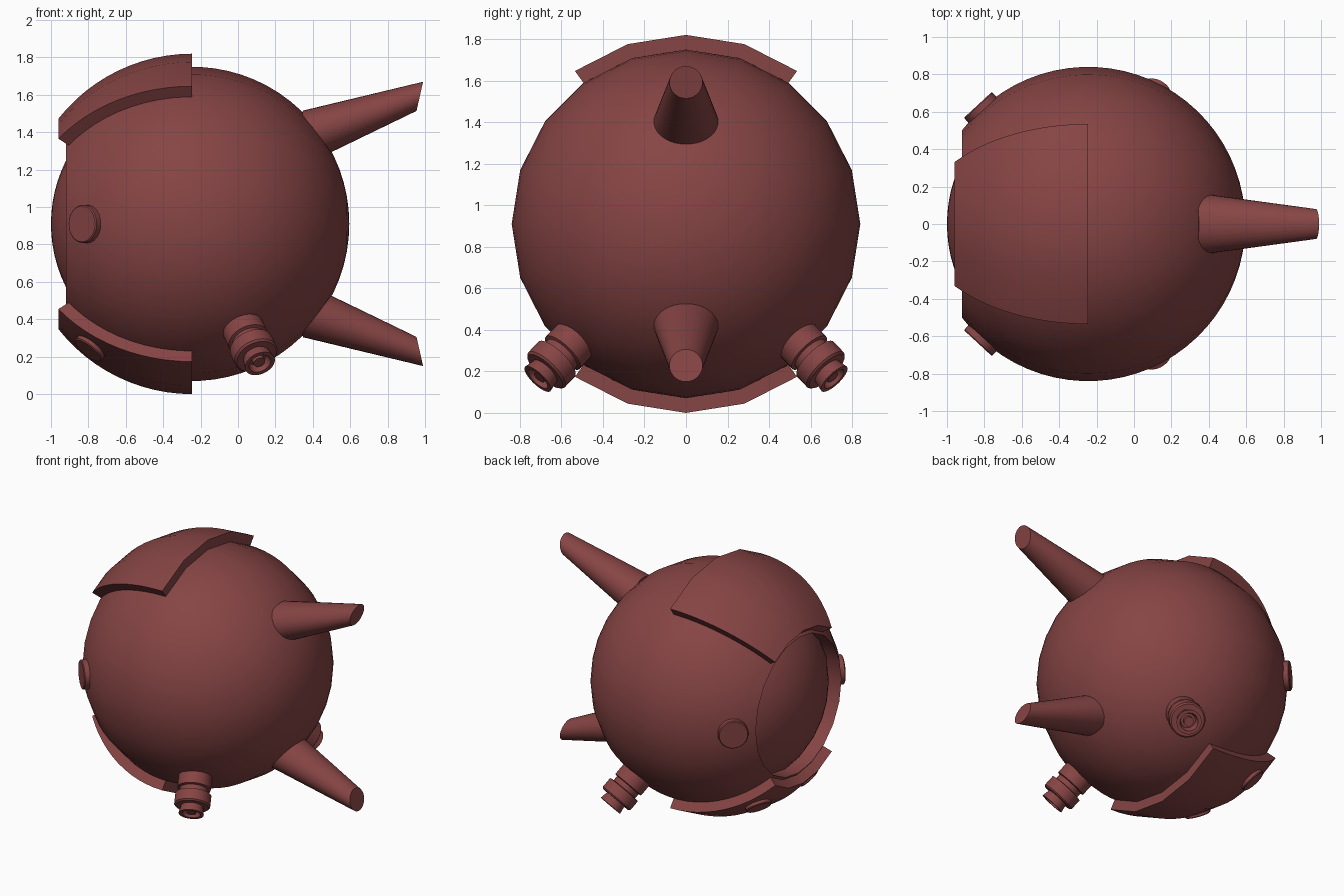
import bpy, bmesh
from math import sin, cos, pi, radians, asin, sqrt
from mathutils import Vector

if "Cube" in bpy.data.objects:
    bpy.data.objects.remove(bpy.data.objects["Cube"], do_unlink=True)

CENTER = Vector((-0.245, 0, 0.91))
BODY_R, LENS_R, PLATE_R, HOLE_R = 0.84, 0.755, 0.91, 0.5
SEGMENTS = 20

paint = bpy.data.materials.new("dull red paint")
paint.use_nodes = True
COLOR = (0.24, 0.058, 0.058, 1)
paint.diffuse_color = COLOR
paint.node_tree.nodes["Principled BSDF"].inputs["Base Color"].default_value = COLOR


def finish(name, bm):
    bmesh.ops.remove_doubles(bm, verts=bm.verts, dist=1e-5)
    bmesh.ops.recalc_face_normals(bm, faces=bm.faces)
    mesh = bpy.data.meshes.new(name)
    bm.to_mesh(mesh)
    bm.free()
    mesh.materials.append(paint)
    obj = bpy.data.objects.new(name, mesh)
    bpy.context.collection.objects.link(obj)
    bpy.ops.object.select_all(action='DESELECT')
    obj.select_set(True)
    bpy.context.view_layer.objects.active = obj
    bpy.ops.object.shade_smooth_by_angle(angle=radians(30))
    return obj


def add_face(bm, verts):
    """Add a face, skipping repeated points at the poles."""
    unique = []
    for v in verts:
        if all((v.co - u.co).length > 1e-6 for u in unique):
            unique.append(v)
    if len(unique) > 2:
        bm.faces.new(unique)


def lathe(name, profile, axis, segments):
    """Turn (radius, distance) points about an axis through the body centre."""
    axis = Vector(axis).normalized()
    up = Vector((0, 0, 1))
    u = (up - axis * up.dot(axis)).normalized()
    v = axis.cross(u)
    bm = bmesh.new()
    rings = []
    for i in range(segments):
        a = 2 * pi * i / segments
        out = u * cos(a) + v * sin(a)
        rings.append([bm.verts.new(CENTER + out * r + axis * d) for r, d in profile])
    for i, ring in enumerate(rings):
        after = rings[(i + 1) % segments]
        for j in range(len(profile) - 1):
            add_face(bm, (ring[j], after[j], after[j + 1], ring[j + 1]))
    return finish(name, bm)


def arc(radius, start, end, steps):
    """Points of a meridian; angle is measured from the facing direction."""
    angles = [start + (end - start) * i / steps for i in range(steps + 1)]
    return [(radius * sin(a), radius * cos(a)) for a in angles]


# Body shell with a round opening, and the lens ball inside it
FACING = (-1, 0, 0)
opening = asin(HOLE_R / BODY_R)
inner_depth = sqrt(LENS_R ** 2 - HOLE_R ** 2) - 0.02
lathe("body_shell", [(HOLE_R, inner_depth)] + arc(BODY_R, opening, pi, 28), FACING, SEGMENTS)
lathe("eye_lens", arc(LENS_R, 0, asin(HOLE_R / LENS_R) + 0.04, 10), FACING, SEGMENTS)


# Curved armour plates above and below the eye
def armour_plate(name, side):
    steps, spans = 12, 4
    start = radians(38.2)
    layers = [arc(r, start, pi / 2, steps) for r in (PLATE_R, BODY_R - 0.002)]
    bm = bmesh.new()
    grid = []
    for i in range(spans + 1):
        a = 2 * pi / SEGMENTS * (i - spans / 2)
        grid.append([[bm.verts.new(CENTER + Vector((-d, r * sin(a), side * r * cos(a))))
                      for r, d in layer] for layer in layers])
    for i in range(spans):
        p, q = grid[i], grid[i + 1]
        for k in range(2):
            for j in range(steps):
                bm.faces.new((p[k][j], q[k][j], q[k][j + 1], p[k][j + 1]))
        for j in (0, steps):
            bm.faces.new((p[0][j], q[0][j], q[1][j], p[1][j]))
    for outer, inner in (grid[0], grid[-1]):
        for j in range(steps):
            bm.faces.new((outer[j], outer[j + 1], inner[j + 1], inner[j]))
    finish(name, bm)


armour_plate("upper_plate", 1)
armour_plate("lower_plate", -1)


# Tapered rear antennae with slanted ends
def antenna(name, side):
    bm = bmesh.new()
    slant = Vector((0.22, 0, 0.975))
    rings = []
    for x, z, radius in ((0.31, 0.44, 0.17), (0.972, 0.682, 0.08)):
        ring = []
        for i in range(32):
            a = 2 * pi * i / 32
            p = Vector((x, 0, z)) + slant * radius * cos(a) + Vector((0, radius * sin(a), 0))
            ring.append(bm.verts.new((p.x, p.y, CENTER.z + side * p.z)))
        rings.append(ring)
        bm.faces.new(ring)
    base, tip = rings
    for i in range(32):
        n = (i + 1) % 32
        bm.faces.new((base[i], base[n], tip[n], tip[i]))
    finish(name, bm)


antenna("upper_antenna", 1)
antenna("lower_antenna", -1)

# Side studs, lower plate studs and stepped nozzles, mirrored in y
NOZZLE = [(0, 0.79), (0.113, 0.79), (0.113, 0.91), (0.095, 0.915), (0.095, 0.95),
          (0.122, 0.955), (0.122, 1.03), (0.112, 1.04), (0.075, 1.04), (0.085, 1.095),
          (0.062, 1.095), (0.05, 1.05), (0.033, 1.05), (0.033, 1.085), (0, 1.085)]


def stud(radius, top):
    return [(0, top - 0.07), (radius, top - 0.07), (radius, top - 0.006),
            (radius - 0.006, top), (0, top)]


for side, label in ((-1, "front"), (1, "back")):
    lathe(label + "_side_stud", stud(0.102, 0.868), (-0.68, side * 0.735, 0), 24)
    lathe(label + "_lower_stud", stud(0.09, 0.925), (-0.555, side * 0.29, -0.675), 24)
    lathe(label + "_nozzle", NOZZLE, (0.33, side * 0.65, -0.68), 24)
